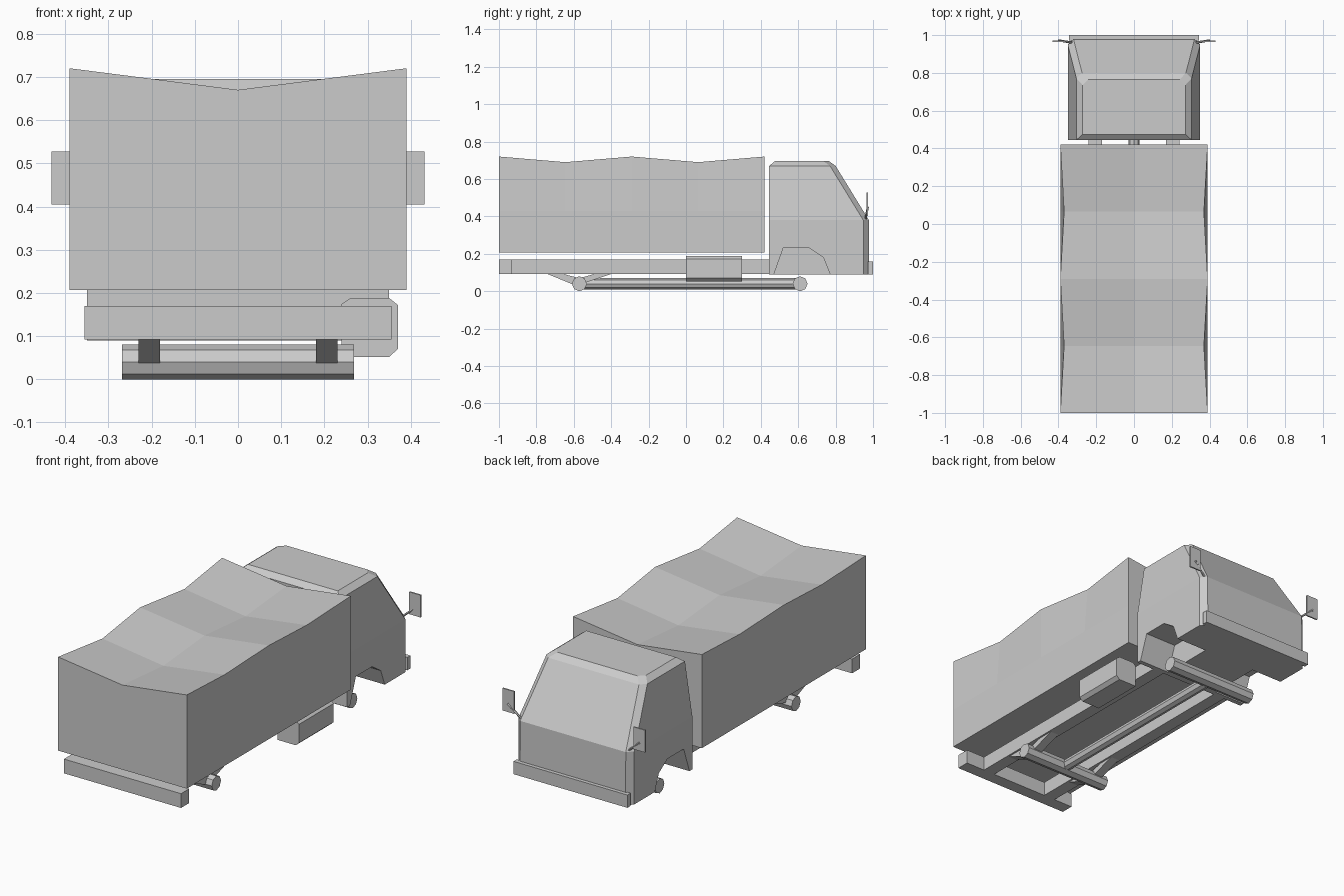
import bpy, bmesh, math
from mathutils import Vector

default = bpy.data.objects.get("Cube")
if default:
    bpy.data.objects.remove(default, do_unlink=True)

GREY = (0.6, 0.6, 0.6, 1)
grey = bpy.data.materials.new("light grey")
grey.use_nodes = True
grey.diffuse_color = GREY
for node in grey.node_tree.nodes:
    if node.type == 'BSDF_PRINCIPLED':
        node.inputs["Base Color"].default_value = GREY


def loft(name, rings):
    """Skin matching closed rings and cap both ends."""
    bm = bmesh.new()
    rows = [[bm.verts.new(p) for p in ring] for ring in rings]
    n = len(rows[0])
    for a, b in zip(rows, rows[1:]):
        for i in range(n):
            j = (i + 1) % n
            bm.faces.new((a[i], a[j], b[j], b[i]))
    bm.faces.new(rows[0])
    bm.faces.new(rows[-1])
    bmesh.ops.recalc_face_normals(bm, faces=bm.faces)
    mesh = bpy.data.meshes.new(name)
    bm.to_mesh(mesh)
    bm.free()
    mesh.materials.append(grey)
    obj = bpy.data.objects.new(name, mesh)
    bpy.context.collection.objects.link(obj)
    return obj


def box(name, x, y, z):
    corners = [(x[0], y[0]), (x[1], y[0]), (x[1], y[1]), (x[0], y[1])]
    return loft(name, [[(a, b, h) for a, b in corners] for h in z])


def side_plate(name, profile, x0, x1):
    """Extrude a y-z profile across x."""
    return loft(name, [[(x, y, z) for y, z in profile] for x in (x0, x1)])


def rod(name, start, end, radius, sides=8):
    start, end = Vector(start), Vector(end)
    turn = (end - start).to_track_quat('Z', 'Y')
    circle = [turn @ Vector((radius * math.cos(math.tau * i / sides),
                             radius * math.sin(math.tau * i / sides), 0))
              for i in range(sides)]
    return loft(name, [[c + p for p in circle] for c in (start, end)])


# Cargo cover: sagging cloth between three hoops
rings = []
for i in range(5):
    y = -1 + 0.355 * i
    sag = i % 2
    w, top, mid = 0.39 - 0.02 * sag, 0.72 - 0.03 * sag, 0.67 - 0.03 * sag
    half = [(0.39, 0.207), (0.39, 0.43), (w, top)]
    ring = half + [(0, mid)] + [(-x, z) for x, z in reversed(half)]
    rings.append([(x, y, z) for x, z in ring])
loft("cargo_cover", rings)

# Cab: stacked outlines with cut front corners
sections = [(0.09, 0.35, 0.445, 0.98), (0.38, 0.35, 0.445, 0.978),
            (0.67, 0.305, 0.445, 0.80), (0.695, 0.272, 0.475, 0.765)]
rings = []
for z, w, back, front in sections:
    c = 0.03
    rings.append([(-w, back, z), (w, back, z), (w, front - c, z),
                  (w - c, front, z), (c - w, front, z), (-w, front - c, z)])
cab = loft("cab", rings)

# Wheel arches cut into the cab sides
arch = [(0.455, 0.05), (0.47, 0.09), (0.52, 0.23), (0.66, 0.23),
        (0.735, 0.18), (0.77, 0.09), (0.78, 0.05)]
for s in (-1, 1):
    cutter = side_plate("arch_cutter", arch, s * 0.16, s * 0.5)
    cutter.hide_render = True
    cut = cab.modifiers.new("arch", 'BOOLEAN')
    cut.operation = 'DIFFERENCE'
    cut.solver = 'EXACT'
    cut.object = cutter
    bpy.context.view_layer.objects.active = cab
    bpy.ops.object.modifier_apply(modifier=cut.name)
    bpy.data.objects.remove(cutter, do_unlink=True)

# Bumpers
box("front_bumper", (-0.345, 0.345), (0.972, 1.0), (0.09, 0.16))
box("rear_bumper", (-0.355, 0.355), (-1.0, -0.93), (0.092, 0.17))

# Chassis rails, rear suspension and mirrors on both sides
spring = [(-0.74, 0.092), (-0.59, 0.03), (-0.54, 0.045), (-0.40, 0.092),
          (-0.49, 0.092), (-0.57, 0.07), (-0.655, 0.092)]
for side, s in (("left", 1), ("right", -1)):
    inner, outer = sorted((s * 0.17, s * 0.24))
    box(side + "_chassis_rail", (inner, outer), (-0.94, 0.46), (0.092, 0.17))
    side_plate(side + "_rear_suspension", spring, s * 0.18, s * 0.23)
    near, far = sorted((s * 0.362, s * 0.432))
    box(side + "_mirror", (near, far), (0.964, 0.972), (0.405, 0.527))
    rod(side + "_mirror_arm", (s * 0.325, 0.96, 0.385),
        (s * 0.40, 0.972, 0.45), 0.006, 6)

# Axles and drive shaft
for name, y in (("rear_axle", -0.57), ("front_axle", 0.61)):
    rod(name, (-0.268, y, 0.04), (0.268, y, 0.04), 0.04)
rod("drive_shaft", (0, -0.57, 0.04), (0, 0.61, 0.04), 0.03)

# Fuel tank with clipped corners
tank = [(0.24, 0.052), (0.35, 0.052), (0.37, 0.07), (0.37, 0.172),
        (0.35, 0.188), (0.26, 0.188), (0.24, 0.174)]
loft("fuel_tank", [[(x, y, z) for x, z in tank] for y in (0.0, 0.30)])
